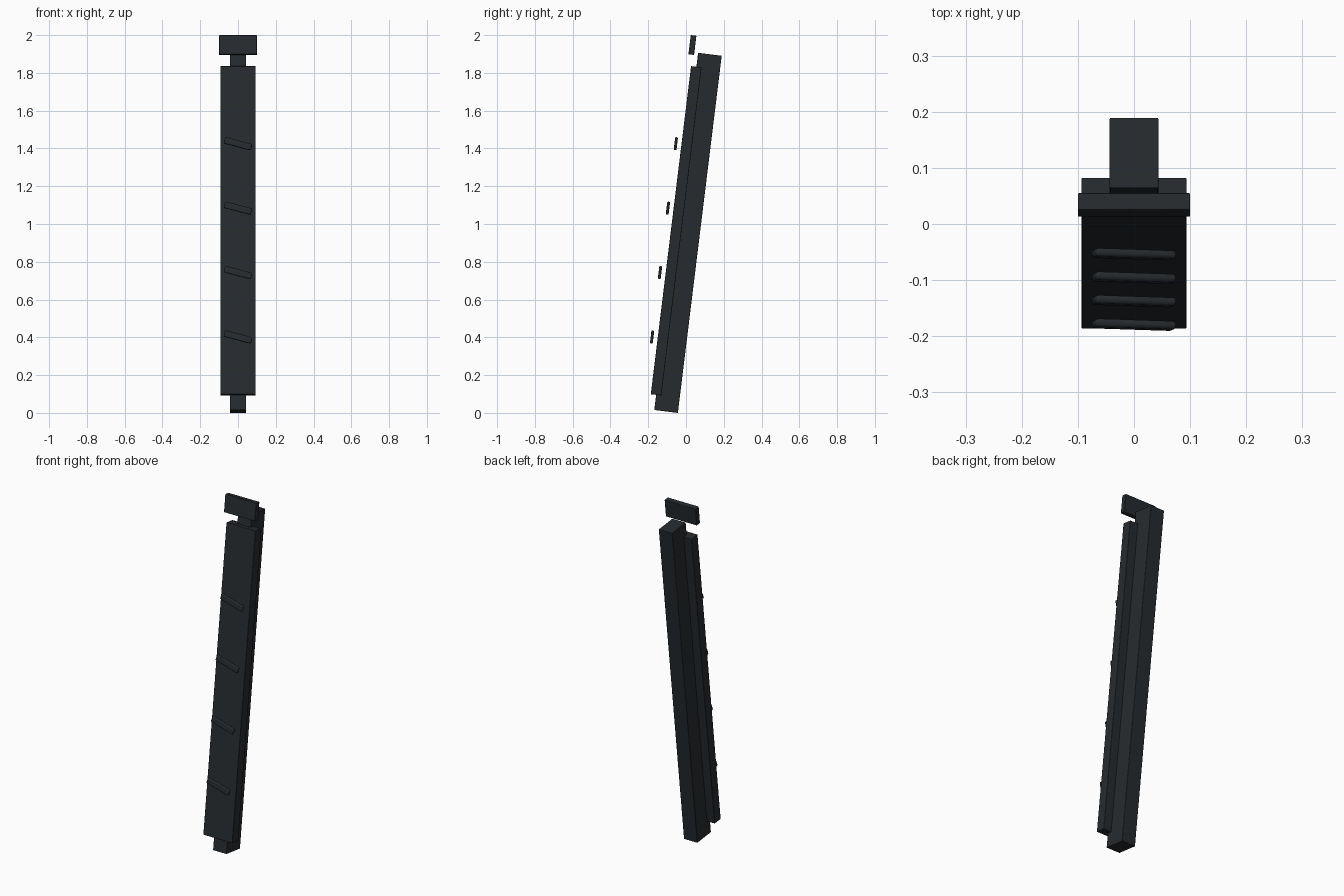
import bpy, math
from mathutils import Matrix

if "Cube" in bpy.data.objects:
    bpy.data.objects.remove(bpy.data.objects["Cube"])

LEAN = Matrix.Rotation(math.radians(-7), 4, 'X')

mat = bpy.data.materials.new("dark_metal")
mat.diffuse_color = (0.02, 0.024, 0.028, 1)
mat.use_nodes = True
mat.node_tree.nodes["Principled BSDF"].inputs["Base Color"].default_value = mat.diffuse_color


def block(name, size, loc, bevel, roll=0.0, segments=2):
    """Bevelled box leaning back with the whole model, optionally rolled in its front plane."""
    bpy.ops.mesh.primitive_cube_add(size=1)
    ob = bpy.context.object
    ob.name = name
    ob.data.transform(Matrix.Diagonal((*size, 1)))
    ob.matrix_world = (Matrix.Translation(loc) @ LEAN
                       @ Matrix.Rotation(math.radians(roll), 4, 'Y'))
    ob.data.materials.append(mat)
    mod = ob.modifiers.new("Bevel", 'BEVEL')
    mod.width = bevel
    mod.segments = segments
    bpy.ops.object.shade_smooth_by_angle(angle=math.radians(40))
    return ob


# Main leaning beam
block("rear_beam", (0.087, 0.126, 1.905), (0, 0.0105, 0.953), 0.002)
# Wide plate sunk into the front of the beam
block("front_plate", (0.187, 0.056, 1.75), (0, -0.052, 0.964), 0.002)
# Separate cap bar floating in front of the beam top
block("top_bar", (0.2, 0.03, 0.102), (0, 0.034, 1.9475), 0.002)

# Slanted bars floating in front of the plate
for i in range(4):
    z = 0.402 + i * 0.341
    y = -0.1795 + i * 0.341 * math.tan(math.radians(7))
    block(f"slanted_bar_{i + 1}", (0.149, 0.015, 0.035), (0, y, z), 0.006, roll=15, segments=3)
